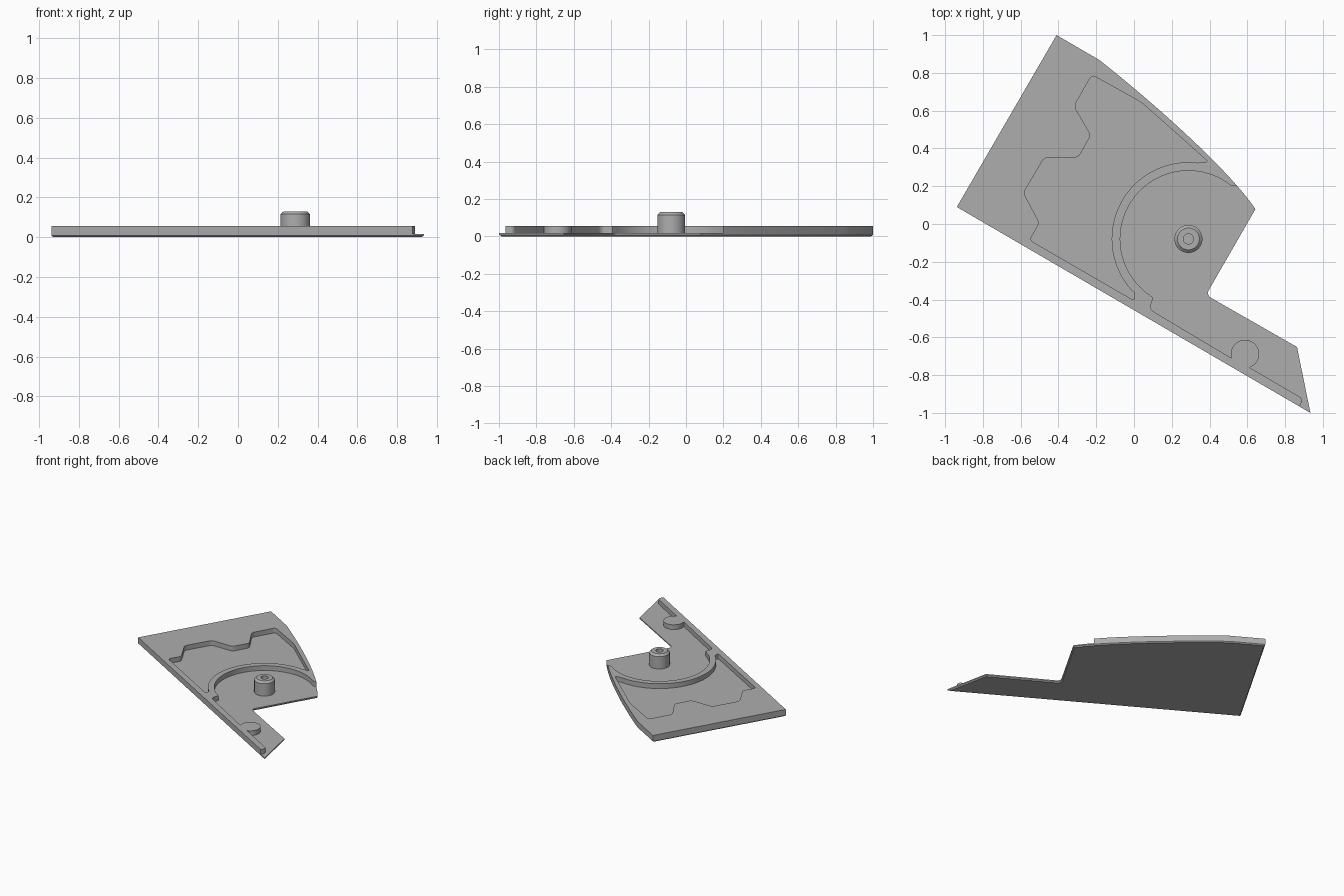
import bpy, bmesh
from math import radians, cos, sin
from mathutils import Vector
from mathutils.geometry import interpolate_bezier

old = bpy.data.objects.get("Cube")
if old:
    bpy.data.objects.remove(old, do_unlink=True)

FLOOR, TOP = 0.017, 0.055
PIVOT = (0.288, -0.079)

grey = bpy.data.materials.new("plain grey")
grey.use_nodes = True
colour = (0.42, 0.42, 0.42, 1)
grey.diffuse_color = colour
grey.node_tree.nodes["Principled BSDF"].inputs["Base Color"].default_value = colour


def arc(centre, radius, start, end, steps):
    angles = [radians(start + (end - start) * i / steps) for i in range(steps + 1)]
    return [(centre[0] + radius * cos(a), centre[1] + radius * sin(a)) for a in angles]


def rounded(points, setback, steps=5):
    """Soften each corner of an open run of points, leaving its ends alone."""
    pts = [Vector(p) for p in points]
    out = [pts[0]]
    for a, b, c in zip(pts, pts[1:], pts[2:]):
        d = min(setback, (a - b).length * 0.49, (c - b).length * 0.49)
        p, q = b + (a - b).normalized() * d, b + (c - b).normalized() * d
        out += interpolate_bezier(p, p.lerp(b, 0.6), q.lerp(b, 0.6), q, steps)
    return out + [pts[-1]]


def finish(bm, name):
    bmesh.ops.recalc_face_normals(bm, faces=bm.faces)
    mesh = bpy.data.meshes.new(name)
    bm.to_mesh(mesh)
    bm.free()
    mesh.materials.append(grey)
    obj = bpy.data.objects.new(name, mesh)
    bpy.context.collection.objects.link(obj)
    return obj


def activate(obj):
    bpy.ops.object.select_all(action='DESELECT')
    obj.select_set(True)
    bpy.context.view_layer.objects.active = obj


def prism(name, outline, bottom, top, chamfer=0):
    bm = bmesh.new()
    face = bm.faces.new([bm.verts.new((p[0], p[1], bottom)) for p in outline])
    rim = list(face.edges)
    new = bmesh.ops.extrude_face_region(bm, geom=[face], use_keep_orig=True)["geom"]
    moved = [v for v in new if isinstance(v, bmesh.types.BMVert)]
    bmesh.ops.translate(bm, verts=moved, vec=(0, 0, top - bottom))
    bmesh.ops.recalc_face_normals(bm, faces=bm.faces)
    if chamfer:
        bmesh.ops.bevel(bm, geom=rim, offset=chamfer, segments=1,
                        affect='EDGES', clamp_overlap=False)
    return finish(bm, name)


# Plate outline with a bowed edge and a notch
bow = interpolate_bezier(Vector((-0.183, 0.868)), Vector((0.1, 0.645)),
                         Vector((0.5, 0.29)), Vector((0.643, 0.079)), 24)
notch = rounded([(0.643, 0.079), (0.381, -0.376), (0.863, -0.651)], 0.03)
outline = [(-0.938, 0.09), (-0.41, 1.0)] + list(bow) + notch[1:] + [(0.934, -1.0)]
plate = prism("plate", outline, 0, TOP, chamfer=0.008)

# Zigzag pocket bounded by the outside of the curved wall
zigzag = rounded([(0.003, -0.365), (0.005, -0.408), (-0.553, -0.085), (-0.5, 0.005),
                  (-0.585, 0.165), (-0.475, 0.352), (-0.295, 0.352), (-0.228, 0.47),
                  (-0.317, 0.624), (-0.223, 0.79), (0.04, 0.643), (0.395, 0.328),
                  (0.358, 0.326)], 0.022)
pocket = zigzag + arc(PIVOT, 0.406, 80, 225, 48)[1:-1]

# Open recess: inside of the curved wall, lower rim and round lug
recess = arc(PIVOT, 0.361, 52, 236, 56)
recess += rounded([(0.102, -0.392), (0.08, -0.45), (0.516, -0.71)], 0.03)
recess += arc((0.588, -0.688), 0.075, 197, -72, 36)[1:]
recess += rounded([(0.614, -0.762), (0.898, -0.927), (0.86, -0.993)], 0.025)[1:]
recess += [(0.86, -1.2), (1.2, -1.2), (1.2, 0.19), (0.6, 0.19)]

for name, shape in (("pocket_cutter", pocket), ("recess_cutter", recess)):
    cutter = prism(name, shape, FLOOR, 0.2)
    cutter.hide_render = True
    mod = plate.modifiers.new(name, 'BOOLEAN')
    mod.operation, mod.solver, mod.object = 'DIFFERENCE', 'EXACT', cutter
    activate(plate)
    bpy.ops.object.modifier_apply(modifier=name)
    bpy.data.objects.remove(cutter, do_unlink=True)

# Pivot peg: turned profile with a chamfered rim and a small blind hole
profile = [(0.074, FLOOR - 0.005), (0.074, 0.115), (0.058, 0.13),
           (0.027, 0.13), (0.027, 0.1), (0, 0.1)]
bm = bmesh.new()
verts = [bm.verts.new((r, 0, z)) for r, z in profile]
edges = [bm.edges.new(pair) for pair in zip(verts, verts[1:])]
bmesh.ops.spin(bm, geom=verts + edges, cent=(0, 0, 0), axis=(0, 0, 1),
               angle=radians(360), steps=48)
bmesh.ops.remove_doubles(bm, verts=bm.verts, dist=0.0001)
bmesh.ops.translate(bm, verts=bm.verts, vec=(*PIVOT, 0))
peg = finish(bm, "pivot_peg")

for obj in (plate, peg):
    activate(obj)
    bpy.ops.object.shade_smooth_by_angle(angle=radians(25))
